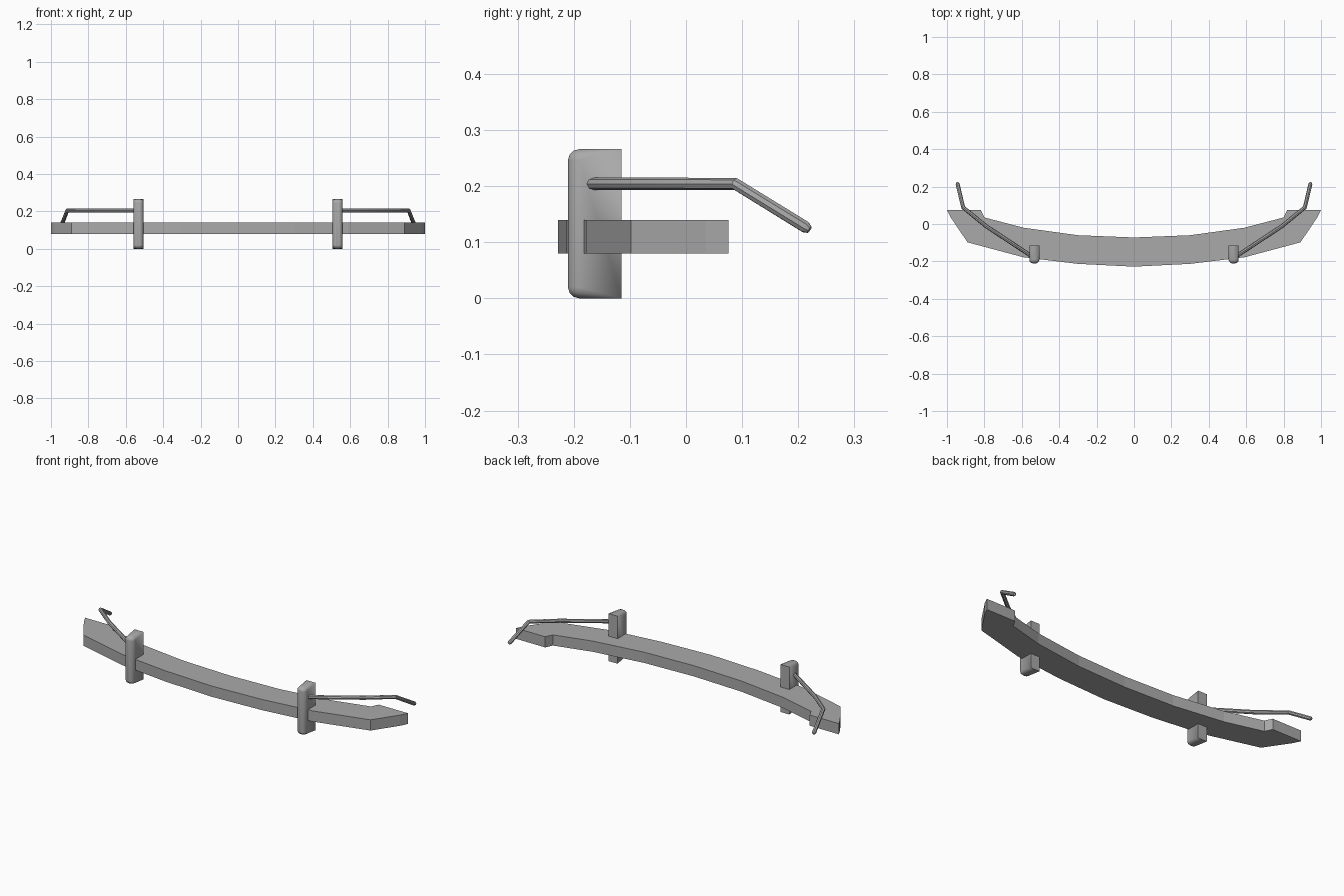
import bpy, bmesh, math

if "Cube" in bpy.data.objects:
    bpy.data.objects.remove(bpy.data.objects["Cube"])

grey = bpy.data.materials.new("mid grey")
grey.diffuse_color = (0.4, 0.4, 0.4, 1)
grey.use_nodes = True
grey.node_tree.nodes["Principled BSDF"].inputs["Base Color"].default_value = grey.diffuse_color


def add_object(name, bm):
    bmesh.ops.remove_doubles(bm, verts=bm.verts, dist=0.0001)
    bmesh.ops.recalc_face_normals(bm, faces=bm.faces)
    mesh = bpy.data.meshes.new(name)
    bm.to_mesh(mesh)
    bm.free()
    mesh.materials.append(grey)
    obj = bpy.data.objects.new(name, mesh)
    bpy.context.collection.objects.link(obj)
    return obj


def smooth(obj, angle):
    bpy.ops.object.select_all(action='DESELECT')
    obj.select_set(True)
    bpy.context.view_layer.objects.active = obj
    bpy.ops.object.shade_smooth_by_angle(angle=math.radians(angle))


# Curved bumper bar: mirrored plan outline, extruded upward
front = [(0, -0.228), (0.3, -0.213), (0.59, -0.178), (0.89, -0.098), (0.98, 0.035), (1, 0.076)]
back = [(0.82, 0.076), (0.80, 0.035), (0.59, -0.02), (0.3, -0.06), (0, -0.072)]
half = front + back
outline = half + [(-x, y) for x, y in half[-2:0:-1]]
bm = bmesh.new()
face = bm.faces.new([bm.verts.new((x, y, 0.08)) for x, y in outline])
top = bmesh.ops.extrude_face_region(bm, geom=[face])
bmesh.ops.translate(bm, vec=(0, 0, 0.06), verts=[v for v in top["geom"] if isinstance(v, bmesh.types.BMVert)])
add_object("bumper_bar", bm)


def rounded_ring(bm, cx, y, inset, radius):
    """Rounded rectangle across x and z at depth y."""
    w, h = 0.0275 - inset, 0.133 - inset
    ring = []
    for i, (sx, sz) in enumerate([(1, 1), (-1, 1), (-1, -1), (1, -1)]):
        for k in range(4):
            a = math.radians(90 * i + 30 * k)
            ring.append(bm.verts.new((cx + sx * (w - radius) + radius * math.cos(a), y,
                                      0.133 + sz * (h - radius) + radius * math.sin(a))))
    return ring


# Upright guards: square at the back, rounded toward the front
def upright(name, cx):
    bm = bmesh.new()
    rings = [rounded_ring(bm, cx, *r) for r in
             [(-0.115, 0, 0), (-0.19, 0, 0.02), (-0.2, 0.0027, 0.0173),
              (-0.2073, 0.01, 0.01), (-0.21, 0.018, 0.002)]]
    for a, b in zip(rings, rings[1:]):
        for i in range(16):
            j = (i + 1) % 16
            bm.faces.new((a[i], a[j], b[j], b[i]))
    bm.faces.new(rings[-1])
    bm.faces.new([rings[0][i] for i in (0, 4, 8, 12)])
    smooth(add_object(name, bm), 35)


# Bent side rails: eight-sided tubes with chamfered ends
def rail(name, side):
    path = [(0.54, -0.178, 0.204, 0.6), (0.547, -0.172, 0.204, 1), (0.79, -0.012, 0.204, 1),
            (0.913, 0.088, 0.204, 1), (0.943, 0.213, 0.127, 1), (0.945, 0.22, 0.122, 0.6)]
    curve = bpy.data.curves.new(name, 'CURVE')
    curve.dimensions = '3D'
    curve.bevel_depth = 0.011
    curve.bevel_resolution = 2
    curve.use_fill_caps = True
    spline = curve.splines.new('POLY')
    spline.points.add(len(path) - 1)
    for p, (x, y, z, r) in zip(spline.points, path):
        p.co = (side * x, y, z, 1)
        p.radius = r
    curve.materials.append(grey)
    obj = bpy.data.objects.new(name, curve)
    bpy.context.collection.objects.link(obj)
    bpy.ops.object.select_all(action='DESELECT')
    obj.select_set(True)
    bpy.context.view_layer.objects.active = obj
    bpy.ops.object.convert(target='MESH')
    smooth(bpy.context.object, 30)


for label, side in (("right", 1), ("left", -1)):
    upright(label + "_upright", side * 0.5325)
    rail(label + "_rail", side)
